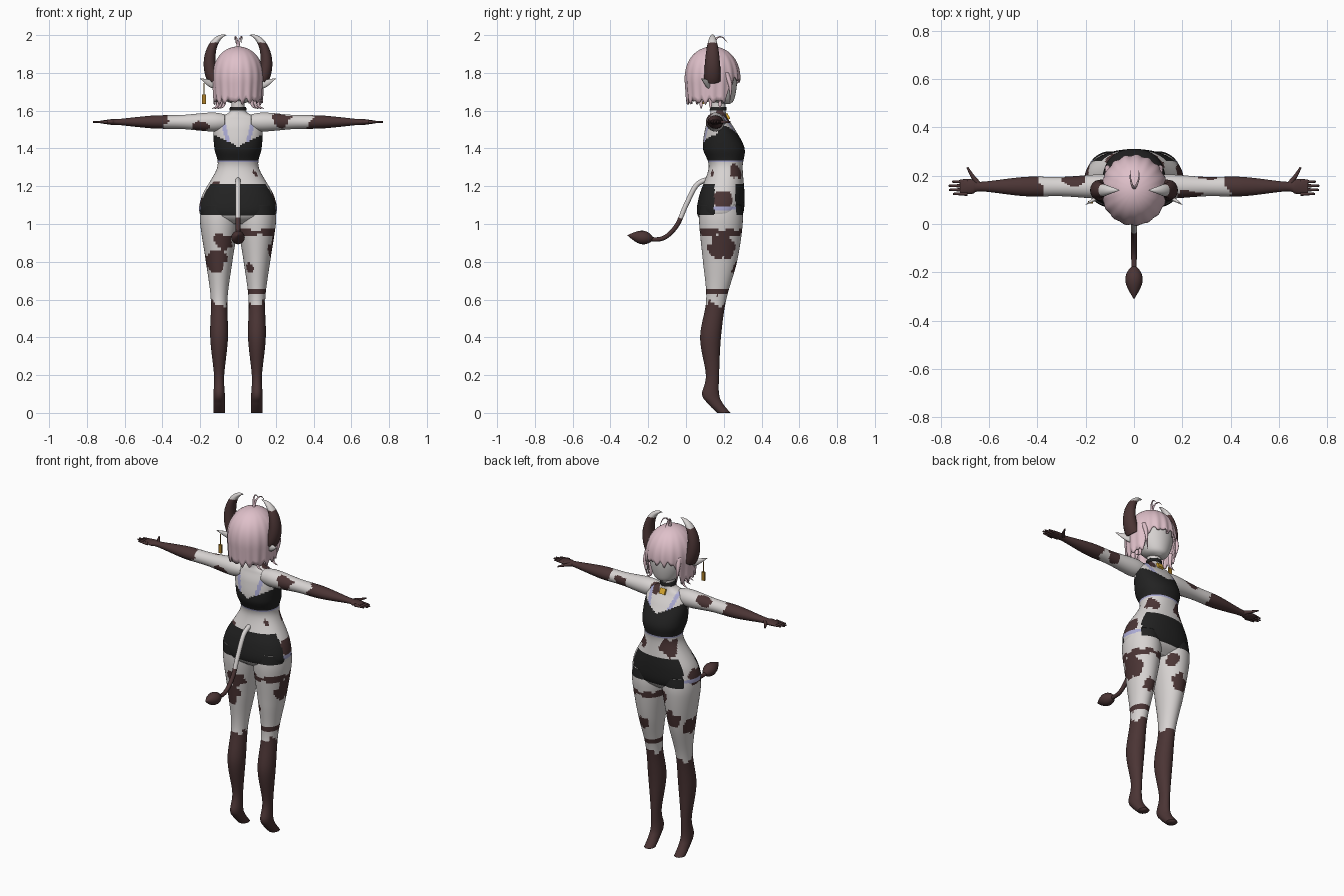
import bpy, bmesh
from math import sin, cos, pi, tau, copysign
from mathutils import Vector

default_cube = bpy.data.objects.get("Cube")
if default_cube:
    bpy.data.objects.remove(default_cube)

COLOURS = {
    "skin": (.68, .65, .64), "brown": (.07, .035, .035), "hair_pink": (.74, .53, .59),
    "black_cloth": (.016, .016, .016), "lavender": (.4, .4, .65), "gold": (.7, .4, .03),
    "dark_gold": (.4, .2, .02),
}
MATERIALS = {}
for colour_name, rgb in COLOURS.items():
    material = bpy.data.materials.new(colour_name)
    material.use_nodes = True
    material.diffuse_color = (*rgb, 1)
    shader = material.node_tree.nodes["Principled BSDF"]
    shader.inputs["Base Color"].default_value = (*rgb, 1)
    shader.inputs["Roughness"].default_value = .8
    MATERIALS[colour_name] = material

X, Y, Z = Vector((1, 0, 0)), Vector((0, 1, 0)), Vector((0, 0, 1))


def finish(name, bm, rule, smooth=True):
    """Turn a bmesh into an object, colouring faces by a name or a rule."""
    bmesh.ops.recalc_face_normals(bm, faces=bm.faces)
    used = []
    for face in bm.faces:
        key = rule if isinstance(rule, str) else rule(face.calc_center_median())
        if key not in used:
            used.append(key)
        face.material_index = used.index(key)
        face.smooth = smooth
    mesh = bpy.data.meshes.new(name)
    bm.to_mesh(mesh)
    bm.free()
    for key in used:
        mesh.materials.append(MATERIALS[key])
    obj = bpy.data.objects.new(name, mesh)
    bpy.context.collection.objects.link(obj)
    return obj


def spline(points, steps):
    """Smooth interpolation through tuples of any length."""
    result = []
    last = len(points) - 1
    for i in range(last):
        before, start, end, after = (points[min(max(i + k, 0), last)] for k in (-1, 0, 1, 2))
        for k in range(steps):
            t = k / steps
            row = []
            for p, q, r, s in zip(before, start, end, after):
                leave, arrive = (r - p) / 2, (s - q) / 2
                bend = 3 * (r - q) - 2 * leave - arrive
                twist = leave + arrive - 2 * (r - q)
                row.append(q + t * (leave + t * (bend + t * twist)))
            result.append(row)
    return result + [list(points[-1])]


def bridge(bm, rings):
    """Skin a list of equal rings with quads."""
    for lower, upper in zip(rings, rings[1:]):
        for k in range(len(lower)):
            bm.faces.new((lower[k], lower[k - 1], upper[k - 1], upper[k]))


def sweep(name, points, rule, u, v=None, segments=12, steps=5, power=2, side=1):
    """Elliptical tube through (x, y, z, radius_u, radius_v) points."""
    rows = spline(points, steps)
    bm, rings = bmesh.new(), []
    for i, (x, y, z, radius_u, radius_v) in enumerate(rows):
        behind, ahead = rows[max(i - 1, 0)], rows[min(i + 1, len(rows) - 1)]
        across = v or (Vector(ahead[:3]) - Vector(behind[:3])).cross(u).normalized()
        ring = []
        for k in range(segments):
            angle = tau * k / segments
            c, s = (copysign(abs(q) ** (2 / power), q) for q in (cos(angle), sin(angle)))
            p = Vector((x, y, z)) + u * c * radius_u + across * s * radius_v
            ring.append(bm.verts.new((p.x * side, p.y, p.z)))
        rings.append(ring)
    bridge(bm, rings)
    bm.faces.new(rings[0])
    bm.faces.new(rings[-1])
    return finish(name, bm, rule)


def taper(path, start, end=.001):
    """Add round radii to a path, shrinking from start to end."""
    count = len(path) - 1
    radii = [start + (end - start) * i / count for i in range(count + 1)]
    return [(*p, r, r) for p, r in zip(path, radii)]


def box(name, place, size, colour, tilt=0):
    bm = bmesh.new()
    bmesh.ops.create_cube(bm, size=1)
    bmesh.ops.scale(bm, vec=size, verts=bm.verts)
    obj = finish(name, bm, colour, smooth=False)
    obj.location, obj.rotation_euler.x = place, tilt


# Blotches on the hide: x, depth, height, radius
BACK, SIDE, FRONT = .1, .19, .27
BLOTCHES = [
    (-.08, BACK, .91, .05), (-.12, BACK, .81, .06), (.05, BACK, .77, .03), (.18, SIDE, .88, .07),
    (.1, FRONT, .77, .04), (-.1, FRONT, .85, .05), (-.16, SIDE, .8, .05), (-.05, FRONT, .97, .04),
    (.19, SIDE, 1.13, .05), (-.19, SIDE, 1.1, .05), (.1, FRONT, 1.28, .04), (-.08, FRONT, 1.27, .05),
    (-.13, BACK, 1.23, .04), (.1, BACK, 1.27, .04), (.23, BACK, 1.56, .05), (-.2, BACK, 1.5, .05),
    (-.25, SIDE, 1.57, .04), (.06, SIDE, 1.57, .04), (.3, SIDE, 1.53, .04),
]


def hide(p):
    """Pale skin with brown limbs, bands and blotches."""
    wobble = sin(70 * p.x + 40 * p.z) * sin(60 * p.y) + sin(90 * (p.z + p.y)) / 2
    if abs(p.x) > .385 + wobble / 60 or p.z < .575 + wobble / 70:
        return "brown"
    if p.x > 0 and min(abs(p.z - .955), abs(p.z - .64)) < .015 + wobble / 200:
        return "brown"
    for x, y, z, radius in BLOTCHES:
        if (p - Vector((x, y, z))).length < radius * (1 + wobble / 5):
            return "brown"
    return "skin"


def dressed(p):
    """Hide with the cropped top and open-sided shorts over it."""
    x, y, z = abs(p.x), p.y, p.z
    if 1.045 < z < 1.215 and not .15 < y < .262:
        return "black_cloth"
    if 1.073 < z < 1.09 and x > .1:
        return "lavender"
    neckline = x / 2 + (1.41 if y < .17 else 1.46)
    if 1.34 < z < neckline:
        return "black_cloth"
    on_strap = abs(x - .05 - (z - 1.42) / 4) < .011
    if 1.325 < z <= 1.34 or neckline <= z < 1.585 and on_strap:
        return "lavender"
    return hide(p)


# Torso and neck: height, middle depth, half depth, half width
TORSO = [(1, .18, .07, .12), (1.05, .18, .12, .2), (1.15, .19, .12, .19), (1.3, .21, .09, .11),
         (1.4, .2, .11, .125), (1.5, .18, .08, .13), (1.56, .17, .05, .11),
         (1.6, .17, .04, .04), (1.7, .17, .04, .04)]
sweep("torso", [(0, y, z, width, depth) for z, y, depth, width in TORSO],
      dressed, X, Y, segments=96, steps=12, power=2.2)

# Leg with tiptoe foot: height, middle depth, half depth, half width
LEG = [(0, .2, .035, .03), (.05, .155, .04, .03), (.1, .13, .045, .03), (.2, .14, .035, .027),
       (.4, .13, .055, .047), (.6, .16, .053, .044), (.8, .18, .09, .07), (1, .185, .115, .1),
       (1.1, .185, .11, .098)]
# Arm: distance out, half depth, half height
ARM = [(.07, .04, .04), (.14, .05, .05), (.3, .04, .037), (.45, .04, .034), (.63, .02, .016),
       (.67, .03, .015), (.72, .03, .008)]

for label, side in (("left", 1), ("right", -1)):
    sweep(label + "_leg", [(.1, y, z, width, depth) for z, y, depth, width in LEG],
          dressed, X, Y, segments=56, steps=14, side=side)
    sweep(label + "_arm", [(x, .155, 1.54, depth, height) for x, depth, height in ARM],
          hide, Y, Z, segments=40, steps=14, side=side)
    for n, finger in enumerate(("little", "ring", "middle", "index")):
        y = .125 + n / 60
        tip = .75 + sin(n) / 50
        sweep(f"{label}_{finger}_finger", taper([(.69, y, 1.54), (tip, y, 1.54)], .009, .004),
              "brown", Y, side=side)
    sweep(label + "_thumb", taper([(.64, .16, 1.54), (.67, .2, 1.54), (.69, .235, 1.54)], .012, .004),
          "brown", Z, side=side)
    # Horn: an elliptical arc from the temple up and back inwards
    horn = []
    for n in range(13):
        t = n / 12
        angle = pi * (t * 3 - 1) / 4
        thick = .001 + .043 * (1 - t ** 2)
        horn.append((.06 + .09 * cos(angle), .14, 1.86 + .14 * sin(angle), thick, thick * .8))
    sweep(label + "_horn", horn, lambda p: "skin" if p.z > 1.96 else "brown",
          Y, segments=20, side=side)
    sweep(label + "_ear", [(.1, .13, 1.73, .02, .01), (.15, .11, 1.745, .02, .01), (.2, .08, 1.77, .001, .001)],
          "skin", Z, side=side)
    # Loose locks flicking away below the bob
    for n, place in enumerate(("rear", "middle", "fore")):
        x, y = .075 + n / 60, .08 + n / 20
        path = [(x, y, 1.7), (x, y, 1.63), (x + .03, y, 1.61)]
        sweep(f"{label}_{place}_lock", taper(path, .014), "hair_pink", Y, side=side)
    sweep(label + "_cheek_lock", taper([(.1, .21, 1.8), (.11, .235, 1.73), (.095, .23, 1.64)], .018),
          "hair_pink", Y, side=side)

# Head, narrowing to the chin
HEAD = [(1.635, .21, .02), (1.66, .185, .07), (1.75, .16, .11), (1.83, .15, .11), (1.89, .15, .06)]
sweep("head", [(0, y, z, radius, radius) for z, y, radius in HEAD], "skin", X, Y, segments=40, steps=7)

# Bobbed hair shell with a short fringe and ragged strand tips
bm = bmesh.new()
columns, rows = 120, 18
rings = []
for j in range(rows + 1):
    t = max(j / rows, .02) ** 1.6
    ring = []
    for i in range(columns):
        angle = tau * i / columns
        from_face = min(angle, tau - angle)
        drop = min(max(from_face * 3 - 2.2, 0), 1)
        tip = 1.75 - drop * .115 + abs(sin(8.5 * angle)) / 45 + sin(23 * angle) / 120
        z = 1.94 + (tip - 1.94) * t
        rise = (z - 1.765) / .175
        radius = max(1 - rise ** 2.3, 0) ** .5 if rise > 0 else 1 + rise / 11
        radius *= 1 + t * sin(17 * angle) / 40
        ring.append(bm.verts.new((.137 * radius * sin(angle), .14 + .146 * radius * cos(angle), z)))
    rings.append(ring)
bm.faces.new(rings[0])
bridge(bm, rings)
hair = finish("bobbed_hair", bm, "hair_pink")
hair.modifiers.new("thickness", "SOLIDIFY").thickness = .008

# Stray curls on the crown
for label, lean in (("left", .02), ("right", -.015)):
    path = [(0, .15, 1.93), (lean / 2, .16, 1.98), (lean, .19, 1.99), (lean, .22, 1.96)]
    sweep(label + "_crown_curl", taper(path, .007), "hair_pink", X)

# Tail and its tuft
TAIL = [(.14, 1.24), (.06, 1.21), (0, 1.1), (-.05, .99), (-.12, .925), (-.2, .92)]
sweep("tail", taper([(0, y, z) for y, z in TAIL], .014, .011),
      lambda p: "brown" if p.z < 1.03 else "skin", X, steps=10)
tuft = []
for n in range(11):
    t = n / 10
    radius = .001 + .035 * sin(pi * t ** .8)
    tuft.append((0, -.17 - .14 * t, .92 + t / 50, radius, radius))
sweep("tail_tuft", tuft, "brown", X, segments=16, steps=2)

# Collar, pendant and single earring
sweep("collar", taper([(0, .17, 1.6), (0, .17, 1.62)], .045, .043), "black_cloth", X, Y, segments=32)
box("pendant", (0, .22, 1.57), (.036, .014, .034), "gold", tilt=.5)
box("earring", (-.18, .09, 1.66), (.02, .012, .05), "dark_gold")
box("earring_link", (-.18, .09, 1.715), (.004, .004, .065), "dark_gold")
